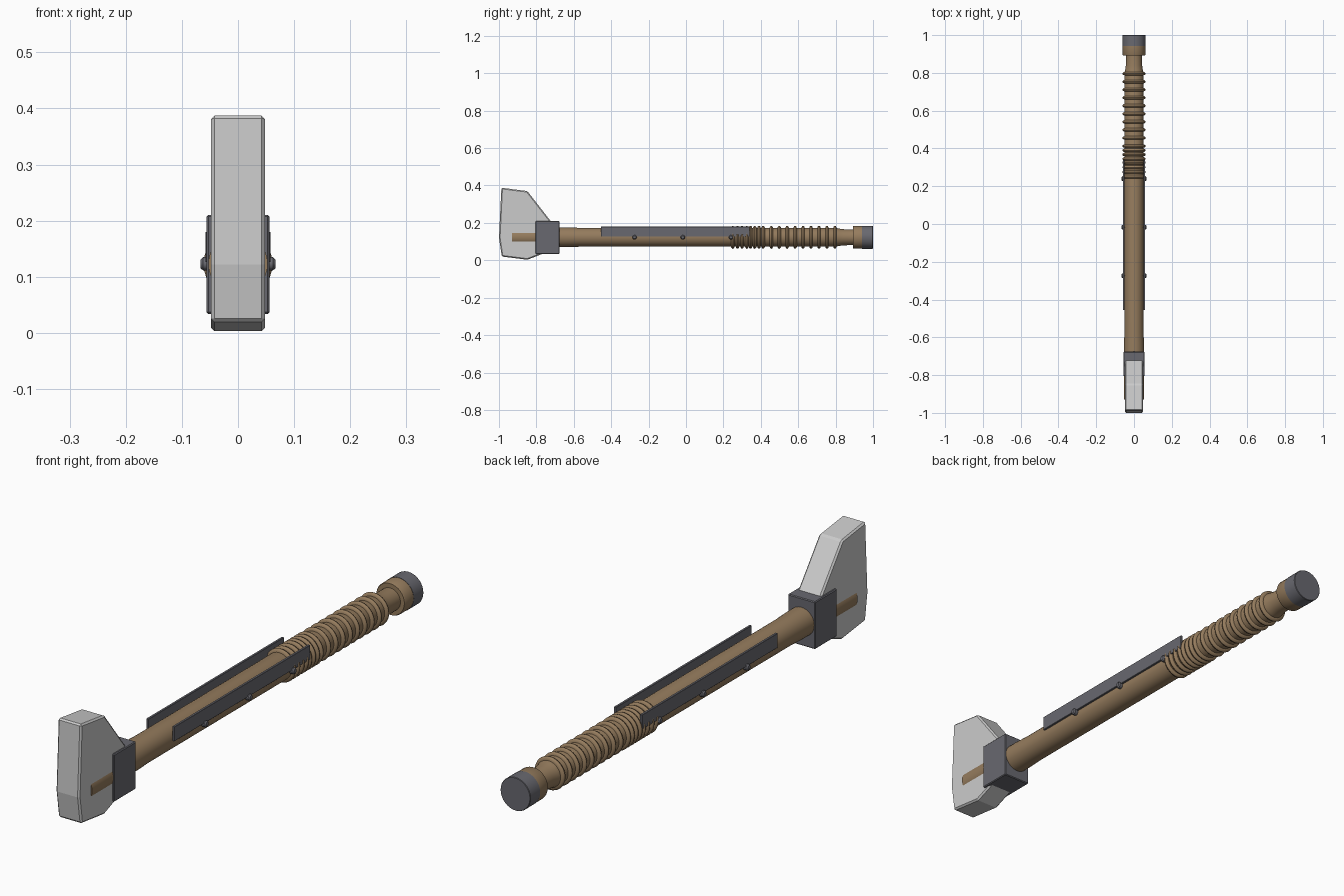
import bpy, bmesh
from math import cos, sin, pi, radians

if "Cube" in bpy.data.objects:
    bpy.data.objects.remove(bpy.data.objects["Cube"])

AXIS_Z = 0.123


def material(name, color):
    m = bpy.data.materials.new(name)
    m.diffuse_color = (*color, 1)
    m.use_nodes = True
    m.node_tree.nodes["Principled BSDF"].inputs["Base Color"].default_value = m.diffuse_color
    return m


WOOD = material("wood", (0.30, 0.20, 0.11))
IRON = material("dark_iron", (0.14, 0.14, 0.16))


def finish(bm, name, mat=None, bevel=0, smooth=False):
    bmesh.ops.recalc_face_normals(bm, faces=bm.faces)
    me = bpy.data.meshes.new(name)
    bm.to_mesh(me)
    bm.free()
    ob = bpy.data.objects.new(name, me)
    bpy.context.collection.objects.link(ob)
    if mat:
        me.materials.append(mat)
    if bevel:
        b = ob.modifiers.new("bevel", 'BEVEL')
        b.width, b.segments = bevel, 1
    if smooth:
        bpy.ops.object.select_all(action='DESELECT')
        ob.select_set(True)
        bpy.context.view_layer.objects.active = ob
        bpy.ops.object.shade_smooth_by_angle(angle=radians(35))
    return ob


def lathe(name, profile, mat, place, n=32):
    """Turn (radius, along) points; place(a, b, along) maps to world space."""
    bm = bmesh.new()
    rings = [[bm.verts.new(place(r * cos(2 * pi * i / n), r * sin(2 * pi * i / n), t))
              for i in range(n)] for r, t in profile]
    for r0, r1 in zip(rings, rings[1:]):
        for i in range(n):
            j = (i + 1) % n
            bm.faces.new((r0[i], r0[j], r1[j], r1[i]))
    bm.faces.new(rings[0])
    bm.faces.new(rings[-1])
    return finish(bm, name, mat, smooth=True)


def along_y(a, b, t):
    return (a, t, AXIS_Z + b)


def box(name, lo, hi, mat, bevel=0):
    bm = bmesh.new()
    bmesh.ops.create_cube(bm, size=1)
    for v in bm.verts:
        v.co = [(l + h) / 2 + c * (h - l) for l, h, c in zip(lo, hi, v.co)]
    return finish(bm, name, mat, bevel)


# hammer head: side profile (y, z) extruded across x
outline = [(-0.987, 0.388), (-0.848, 0.37), (-0.722, 0.208), (-0.70, 0.18),
           (-0.70, 0.06), (-0.74, 0.045), (-0.848, 0.003), (-0.985, 0.02), (-1.0, 0.122)]
bm = bmesh.new()
face = bm.faces.new([bm.verts.new((-0.048, y, z)) for y, z in outline])
ext = bmesh.ops.extrude_face_region(bm, geom=[face])
for v in ext["geom"]:
    if isinstance(v, bmesh.types.BMVert):
        v.co.x = 0.048
finish(bm, "hammer_head", bevel=0.006)

# iron collar behind the head
box("head_collar", (-0.056, -0.805, 0.034), (0.056, -0.676, 0.21), IRON, 0.003)

# wooden handle with narrowed neck and end knob
lathe("handle", [(0.053, -0.93), (0.053, -0.64), (0.0505, -0.57), (0.0505, 0.80),
                 (0.047, 0.815), (0.043, 0.84), (0.042, 0.892), (0.058, 0.892),
                 (0.0605, 0.897), (0.0605, 0.945)], WOOD, along_y)

# iron end cap
lathe("end_cap", [(0.0615, 0.942), (0.0615, 0.998), (0.060, 1.0)], IRON, along_y)

# grip windings: close set first, then evenly spaced
spots = [0.25, 0.275, 0.30, 0.325] + [0.345 + 0.0225 * i for i in range(4)]
spots += [0.456 + 0.0425 * i for i in range(9)]
for k, y in enumerate(spots):
    pts = [(0.049 + 0.0125 * sin(pi * i / 6), y - 0.009 * cos(pi * i / 6)) for i in range(7)]
    lathe(f"grip_ring_{k + 1}", pts, WOOD, along_y)

# side plates and rivets, both sides
for s, side in ((1, "right"), (-1, "left")):
    xs = sorted((s * 0.049, s * 0.058))
    box(f"side_plate_{side}", (xs[0], -0.455, 0.126), (xs[1], 0.34, 0.180), IRON, 0.001)
    for k, y in enumerate((-0.275, -0.017, 0.24)):
        lathe(f"rivet_{side}_{k + 1}",
              [(0.012, 0.04), (0.012, 0.062), (0.008, 0.0665)], IRON,
              lambda a, b, t, y=y, s=s: (s * t, y + a, AXIS_Z + b), 12)
